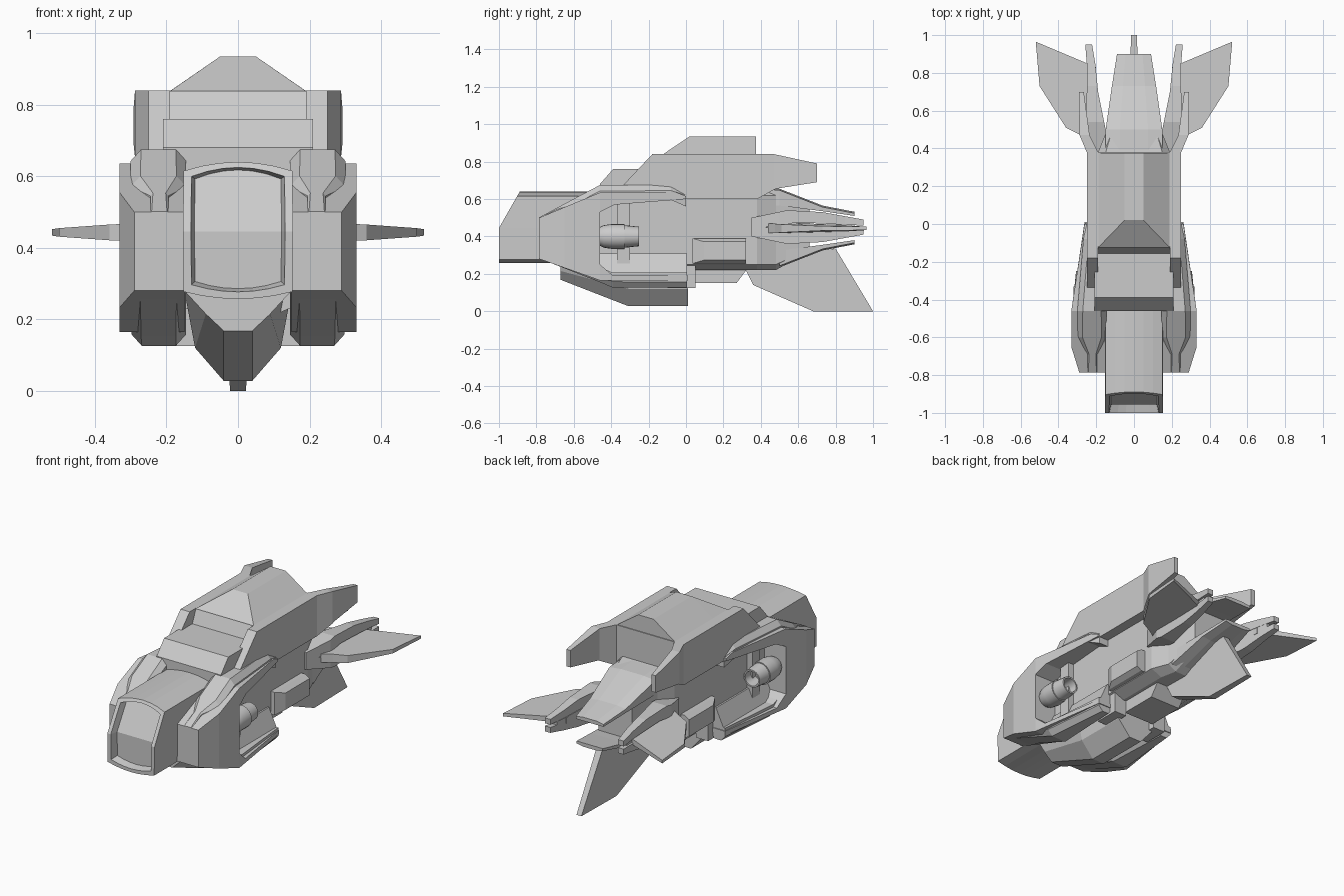
import bpy, bmesh, math

if "Cube" in bpy.data.objects:
    bpy.data.objects.remove(bpy.data.objects["Cube"])


def finish(name, bm, mirror=False):
    bmesh.ops.remove_doubles(bm, verts=bm.verts, dist=1e-5)
    bmesh.ops.recalc_face_normals(bm, faces=bm.faces)
    me = bpy.data.meshes.new(name)
    bm.to_mesh(me)
    bm.free()
    ob = bpy.data.objects.new(name, me)
    bpy.context.collection.objects.link(ob)
    if mirror:
        ob.modifiers.new("mirror", "MIRROR").use_axis[0] = True
    return ob


def cut(bm, co, no):
    bmesh.ops.bisect_plane(bm, geom=bm.verts[:] + bm.edges[:] + bm.faces[:],
                           dist=1e-5, plane_co=co, plane_no=no)


def loft(name, rings, mirror=False, zcut=None):
    """Skin matching rings of 3D points and cap both ends."""
    bm = bmesh.new()
    vs = [[bm.verts.new(p) for p in r] for r in rings]
    n = len(vs[0])
    for a, b in zip(vs, vs[1:]):
        for i in range(n):
            bm.faces.new((a[i], a[(i + 1) % n], b[(i + 1) % n], b[i]))
    bm.faces.new(vs[0])
    bm.faces.new(vs[-1])
    if zcut:
        cut(bm, (0, 0, zcut), (0, 0, 1))
    return finish(name, bm, mirror)


def sym(y, half):
    """Closed ring at y from the right half of a section."""
    return [(x, y, z) for x, z in half] + [(-x, y, z) for x, z in reversed(half)]


def lerp(table, y):
    for (a, *u), (b, *v) in zip(table, table[1:]):
        if y <= b:
            t = max(0, (y - a) / (b - a))
            return [p + (q - p) * t for p, q in zip(u, v)]
    return table[-1][1:]


def plate(name, profile, widths, mirror=True):
    """Side profile (y, z) given thickness in x by a (y, inner, outer) table."""
    bm = bmesh.new()
    a = [bm.verts.new((0, y, z)) for y, z in profile]
    b = [bm.verts.new((1, y, z)) for y, z in profile]
    n = len(a)
    for i in range(n):
        bm.faces.new((a[i], a[(i + 1) % n], b[(i + 1) % n], b[i]))
    bm.faces.new(a)
    bm.faces.new(b)
    for row in widths[1:-1]:
        cut(bm, (0, row[0], 0), (0, 1, 0))
    for v in bm.verts:
        x0, x1 = lerp(widths, v.co.y)
        v.co.x = x1 if v.co.x > .5 else x0
    return finish(name, bm, mirror)


# Cockpit nose with slanted, recessed window
def nose_ring(inset, depth):
    sx, pts = .152 - inset, []
    for i in range(7):
        t = 1 - i / 3
        pts.append((sx * t, .64 - inset * .7 - .025 * t * t))
    pts.append((-sx - .002, .445))
    for i in range(7):
        t = i / 3 - 1
        pts.append((sx * t, .257 + inset * .9 + .02 * t * t))
    pts.append((sx + .002, .445))
    return [(x, -1 + depth + max(0, z - .445) * .57, z) for x, z in pts]


back = [(x, -.35, z) for x, y, z in nose_ring(0, 0)]
loft("cockpit_nose", [back, nose_ring(0, 0), nose_ring(.022, 0), nose_ring(.032, .045)], zcut=.445)

# Chin and keel under the nose
loft("chin_keel", [sym(-.67, [(.04, .168), (.09, .215), (.15, .28)]),
                   sym(-.31, [(.04, .028), (.12, .12), (.15, .28)]),
                   sym(.01, [(.04, .028), (.12, .12), (.15, .28)])])

# Core hull
loft("core_hull", [sym(y, [(.12, .22), (.19, .25), (.19, .62), (.15, .665)]) for y in (-.46, .38)]
     + [sym(.48, [(.10, .22), (.15, .25), (.15, .62), (.12, .65)]),
        sym(.66, [(.08, .32), (.11, .33), (.11, .55), (.08, .57)])])
plate("belly_block", [(.04, .23), (.04, .15), (.27, .15), (.33, .23)], [(0, -.1, .1), (1, -.1, .1)], False)
plate("belly_clamp", [(-.1, .25), (-.1, .125), (.05, .125), (.05, .25)], [(-1, .1, .18), (1, .1, .18)])

# Upper hull: stepped brow, roof and hump
plate("brow_step", [(-.46, .6), (-.46, .68), (-.39, .76), (-.1, .76), (-.1, .6)],
      [(-1, -.21, .21), (1, -.21, .21)], False)
plate("roof", [(-.155, .6), (-.155, .76), (-.12, .84), (.38, .84), (.38, .6)],
      [(-1, -.205, .205), (1, -.205, .205)], False)
hump = [(.195, .835), (.05, .935)]
loft("roof_hump", [sym(-.125, [(.195, .835), (.19, .838)]), sym(.02, hump), sym(.375, hump)])

# Upper side plates that flare into rear fins
plate("upper_side_plate", [(-.34, .67), (-.18, .84), (.47, .84), (.7, .79), (.7, .69), (.48, .655),
                           (.38, .6), (-.05, .6), (-.34, .62)],
      [(-.5, .19, .25), (.38, .19, .25), (.47, .235, .288), (.7, .266, .292)])

# Side pods: C-shaped shells
plate("pod_shell", [(-.785, .28), (-.785, .5), (-.46, .635), (-.05, .635), (0, .615), (0, .6), (-.38, .57),
                    (-.46, .53), (-.46, .25), (-.39, .19), (.01, .19), (.01, .165), (-.46, .165)],
      [(-.785, .15, .29), (-.65, .15, .332), (-.46, .15, .332), (0, .17, .262)])


# Chamfered rails raised along the top and bottom of each pod
def rail(name, rows, flip):
    rings = []
    for y, x0, x1, z, c in rows:
        pts = [(x0, z - .08), (x0, z - c), (x0 + c * .9, z), (x1 - c * .9, z), (x1, z - c), (x1, z - .08)]
        rings.append([(x, y, .8 - q if flip else q) for x, q in pts])
    loft(name, rings, True)


rail("pod_upper_rail", [(-.785, .195, .245, .502, .004), (-.69, .195, .245, .553, .008),
                        (-.6, .145, .3, .601, .03), (-.46, .145, .3, .675, .032),
                        (-.08, .165, .268, .675, .03), (0, .18, .25, .64, .02)], False)
rail("pod_lower_rail", [(-.785, .17, .27, .515, .01), (-.74, .145, .3, .535, .03),
                        (-.46, .145, .3, .645, .032), (-.39, .145, .298, .674, .032),
                        (.005, .165, .26, .674, .03)], True)
loft("pod_inner_ledge", [[(x, y, z) for x, z in [(.15, .31), (.2, .31), (.26, .18), (.15, .18)]]
                         for y in (-.46, .005)], True)


# Engine inside each pod, with mount
def ring(y, r):
    return [(.255 + r * math.cos(a * math.pi / 10), y, .4 + r * math.sin(a * math.pi / 10)) for a in range(20)]


engine = loft("pod_engine", [ring(*p) for p in [(-.47, .045), (-.44, .06), (-.4, .066), (-.33, .066), (-.33, .06),
                                               (-.25, .052), (-.25, .043), (-.33, .038)]], True)
bpy.context.view_layer.objects.active = engine
engine.select_set(True)
bpy.ops.object.shade_smooth_by_angle(angle=math.radians(30))
plate("engine_mount", [(-.37, .25), (-.37, .6), (-.3, .6), (-.3, .25)], [(-1, .18, .225), (1, .18, .225)])

# Side boxes on the lower hull, bevelled at the front
loft("side_box", [[(x, y, z) for y, z in [(.035 + d, .255 + d * .3), (.035 + d, .39 - d * .3),
                                          (.32, .39 - d * .3), (.32, .255 + d * .3)]]
                  for x, d in [(.17, 0), (.215, 0), (.245, .06)]], True)


# Beak-like tail: upper and lower lips
def lip(name, rows, s):
    rings = []
    for y, w, z, t in rows:
        top = [(w, z - t), (w, z - .008), (w * .5, z)]
        rings.append(sym(y, [(x, .44 + s * (q - .44)) for x, q in top]))
    return loft(name, rings)


tail = [(.37, .15, .665, .1), (.5, .15, .655, .09), (.73, .117, .565, .03), (.9, .09, .532, .022)]
lip("tail_upper_lip", tail, 1)
lip("tail_lower_lip", [(y, w * .95, z - .01, t) for y, w, z, t in tail[1:]], -1)

# Tail booms (wedge out of the hull, slotted at the back) and wings
boom_x = [(.35, .15, .2), (.5, .15, .255), (.7, .19, .25), (.85, .205, .25), (.95, .222, .258)]
upper = [(.35, .44), (.35, .5), (.54, .54), (.73, .53), (.95, .49), (.95, .458), (.6, .475)]
plate("tail_boom_upper", upper, boom_x)
plate("tail_boom_lower", [(y, .9 - z) for y, z in upper], boom_x)
plate("tail_boom_core", [(.35, .42), (.35, .48), (.9, .46), (.9, .43)],
      [(y, a, b - .012) for y, a, b in boom_x])
outline = [(.2, .42, .025), (.29, .475, .025), (.36, .51, .022), (.5, .73, .012), (.52, .965, .009), (.2, .83, .018)]
loft("wing", [[(x, y, .443 + s * t) for x, y, t in outline] for s in (-1, 1)], True)

# Ventral fin
plate("ventral_fin", [(.32, .22), (.36, .14), (.68, 0), (1, 0), (.8, .335), (.6, .32)],
      [(.3, -.03, .03), (.7, -.022, .022), (1, -.016, .016)], False)
